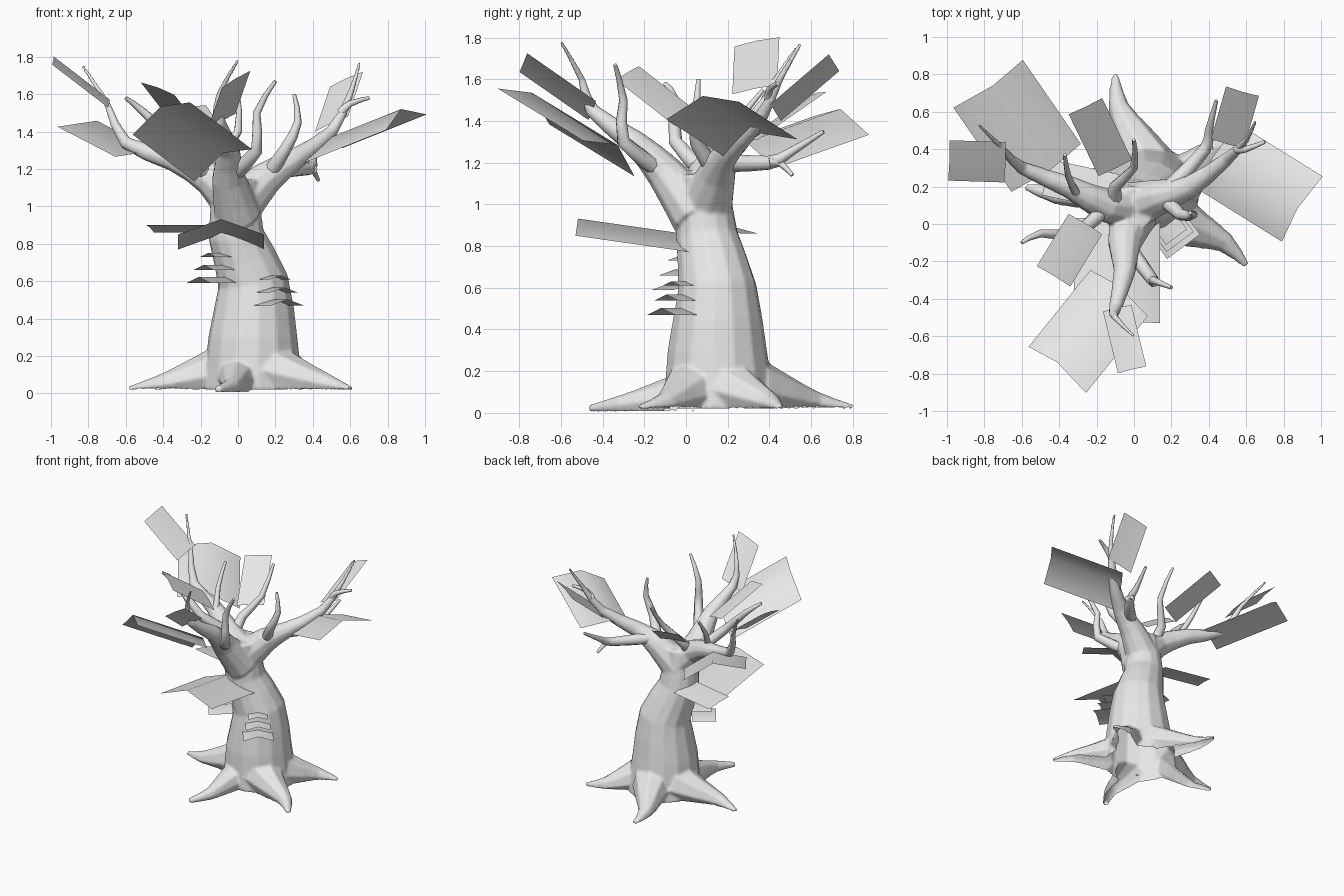
import bpy, bmesh
from mathutils import Vector
from math import cos, sin, pi, sqrt

if "Cube" in bpy.data.objects:
    bpy.data.objects.remove(bpy.data.objects["Cube"])

UP = Vector((0, 0, 1))
grey = bpy.data.materials.new("light_grey")
grey.use_nodes = True
grey.diffuse_color = (.8, .8, .8, 1)
grey.node_tree.nodes["Principled BSDF"].inputs["Base Color"].default_value = grey.diffuse_color


def finish(bm, name):
    """Turn a bmesh into a smooth shaded object."""
    mesh = bpy.data.meshes.new(name)
    bmesh.ops.recalc_face_normals(bm, faces=bm.faces)
    bm.to_mesh(mesh)
    bm.free()
    mesh.materials.append(grey)
    obj = bpy.data.objects.new(name, mesh)
    bpy.context.collection.objects.link(obj)
    bpy.ops.object.select_all(action='DESELECT')
    obj.select_set(True)
    bpy.context.view_layer.objects.active = obj
    bpy.ops.object.shade_smooth_by_angle(angle=1)
    return obj


def smooth_path(points):
    """Insert a rounded midpoint between each pair of path points."""
    result = []
    for i in range(len(points) - 1):
        before, after = points[max(i - 1, 0)], points[min(i + 2, len(points) - 1)]
        start, end = points[i], points[i + 1]
        result += [start, (9 * (start + end) - before - after) / 16]
    return result + [points[-1]]


def tube(bm, centres, radii, sides=8, floor=0):
    """Add a round limb along the centres, flattened where it meets the floor."""
    path = smooth_path([Vector((*c, r)) for c, r in zip(centres, radii)])
    rings = []
    last_direction = side = None
    for i, point in enumerate(path):
        ahead, behind = path[min(i + 1, len(path) - 1)], path[max(i - 1, 0)]
        direction = (ahead - behind).to_3d().normalized()
        if side is None:
            side = direction.orthogonal().normalized()
        else:
            side = last_direction.rotation_difference(direction) @ side
        last_direction = direction
        across = direction.cross(side)
        ring = []
        for k in range(sides):
            angle = 2 * pi * k / sides
            spot = point.to_3d() + (side * cos(angle) + across * sin(angle)) * point.w
            spot.z = max(spot.z, floor)
            ring.append(bm.verts.new(spot))
        rings.append(ring)
    for lower, upper in zip(rings, rings[1:]):
        for k in range(sides):
            bm.faces.new((lower[k - 1], lower[k], upper[k], upper[k - 1]))
    bm.faces.new(rings[0])
    bm.faces.new(rings[-1])


def taper(count, thick, power):
    """Radii that shrink from thick to a thin blunt tip."""
    return [thick * (1 - i / (count - 1)) ** power + .01 for i in range(count)]


def leaf(name, root, tip, width, rise, fold):
    """Sheet from root to tip, creased lengthwise; rise tilts its right edge up."""
    root, tip = Vector(root), Vector(tip)
    along = tip - root
    side = along.cross(UP).normalized()
    half = (side * sqrt(1 - rise * rise) + UP * rise) * width / 2
    crease = half.cross(along).normalized() * width * fold
    bm = bmesh.new()
    inner, outer = [[bm.verts.new(p) for p in (end - half, end + crease, end + half)]
                    for end in (root, tip)]
    for k in range(2):
        bm.faces.new((inner[k], inner[k + 1], outer[k + 1], outer[k]))
    finish(bm, name)


# Trunk, leaning back to the middle as it rises
wood = bmesh.new()
tube(wood,
     [(.08, .16, 0), (.08, .15, .3), (.08, .15, .6), (-.01, .1, .85), (-.01, .08, 1.15)],
     (.27, .24, .19, .15, .12), sides=14, floor=.02)

# Roots run from the trunk base to their tips (x, y, thickness), sinking and thinning
ROOTS = [(.6, -.22, 1), (-.58, .2, 1), (-.1, .8, 1), (.57, .45, 1), (-.11, -.46, .75)]
base = Vector((.08, .16, 0))
for x, y, size in ROOTS:
    run = Vector((x, y, 0)) - base
    bend = run.cross(UP).normalized() * .03
    steps = [k / 4 for k in range(1, 5)]
    thin = [size * (1 - t) ** 1.2 for t in steps]
    tube(wood,
         [base + run * t + bend * sin(2 * pi * t) + UP * (.02 + .13 * w)
          for t, w in zip(steps, thin)],
         [.02 + .19 * w for w in thin], floor=0 if size < 1 else .02)

# Three main branches fork from the top of the trunk
BRANCHES = [
    [(0, .05, .95), (-.05, -.1, 1.15), (-.05, -.25, 1.3),
     (-.1, -.45, 1.45), (-.1, -.5, 1.6), (0, -.6, 1.78)],
    [(0, .1, 1), (-.15, .1, 1.15), (-.35, .2, 1.25),
     (-.6, .3, 1.34), (-.7, .4, 1.55), (-.83, .53, 1.75)],
    [(0, .1, 1), (.15, .15, 1.15), (.3, .2, 1.25),
     (.5, .35, 1.4), (.6, .45, 1.6), (.65, .55, 1.77)],
]
for line in BRANCHES:
    tube(wood, line, taper(len(line), .12, 1.7), sides=10)

# Weld the trunk, roots and branches into one skin, soften it, open its underside
tree = finish(wood, "trunk_and_branches")
remesh = tree.modifiers.new("weld", 'REMESH')
remesh.mode = 'VOXEL'
remesh.voxel_size = .01
soften = tree.modifiers.new("soften", 'SMOOTH')
soften.iterations = 4
bpy.ops.object.convert(target='MESH')
skin = bmesh.new()
skin.from_mesh(tree.data)
under = [f for f in skin.faces if f.normal.z < -.7 and f.calc_center_median().z < .04]
bmesh.ops.delete(skin, geom=under, context='FACES')
skin.to_mesh(tree.data)
skin.free()
bpy.ops.object.shade_smooth_by_angle(angle=1)

# Twigs growing from the branches
TWIGS = {
    "front_twig": [(-.05, -.1, 1.15), (.1, -.3, 1.3), (.1, -.3, 1.5), (.2, -.34, 1.67)],
    "left_fork": [(.55, .4, 1.5), (.6, .4, 1.55), (.7, .44, 1.58)],
    "back_left_twig": [(.2, .2, 1.2), (.38, .4, 1.2), (.4, .5, 1.25), (.44, .66, 1.35)],
    "hanging_twig": [(.4, .4, 1.2), (.4, .45, 1.2), (.43, .51, 1.14)],
    "left_twig": [(.15, .15, 1.15), (.25, .05, 1.3), (.32, .05, 1.45), (.3, .06, 1.6)],
    "right_twig": [(-.15, .1, 1.15), (-.3, -.05, 1.3), (-.5, -.05, 1.5), (-.6, -.1, 1.58)],
    "right_back_twig": [(-.3, .15, 1.25), (-.35, .25, 1.4), (-.37, .37, 1.55)],
    "back_twig": [(-.1, .1, 1.15), (-.1, .2, 1.25), (0, .3, 1.4), (0, .45, 1.6)],
}
for name, line in TWIGS.items():
    twig = bmesh.new()
    tube(twig, line, taper(len(line), .015 if len(line) < 4 else .035, 1))
    finish(twig, name)

# Leaves: root, tip, width and rise; the wide ones are creased more strongly
LEAVES = {
    "right_back_leaf": ((-.47, .3, 1.22), (-.78, .75, 1.38), .46, -.2),
    "left_leaf": ((.45, .36, 1.27), (.9, .08, 1.45), .42, -.2),
    "front_right_leaf": ((-.08, -.37, 1.22), (-.41, -.78, 1.47), .43, -.4),
    "low_front_leaf": ((-.09, .03, .77), (-.09, -.53, .85), .46, 0),
    "upper_right_leaf": ((-.26, 0, 1.41), (-.43, -.28, 1.63), .22, .3),
    "low_right_leaf": ((-.1, .17, .88), (-.47, .25, .88), .2, -.2),
    "far_right_leaf": ((-.69, .33, 1.55), (-.99, .34, 1.78), .22, .2),
    "back_leaf": ((-.1, .3, 1.3), (-.26, .63, 1.53), .2, .1),
    "back_left_leaf": ((.5, .43, 1.44), (.58, .71, 1.68), .2, .4),
    "front_leaf": ((-.09, -.45, 1.45), (-.01, -.78, 1.68), .18, -.5),
}
for name, (root, tip, width, rise) in LEAVES.items():
    leaf(name, root, tip, width, rise, fold=.18 if width > .3 else .03)

# Shelf fungus: two stacks of three, smaller towards the top
STACKS = {
    "left_shelf": (Vector((.16, .02, .47)), Vector((.6, -.8, 0))),
    "right_shelf": (Vector((-.07, .03, .59)), Vector((-.8, -.6, 0))),
}
for name, (start, outward) in STACKS.items():
    for i in range(3):
        size = .22 - .04 * i
        root = start + UP * .07 * i
        leaf(f"{name}_{i + 1}", root, root + outward * size * .8, size, 0, fold=.15)
